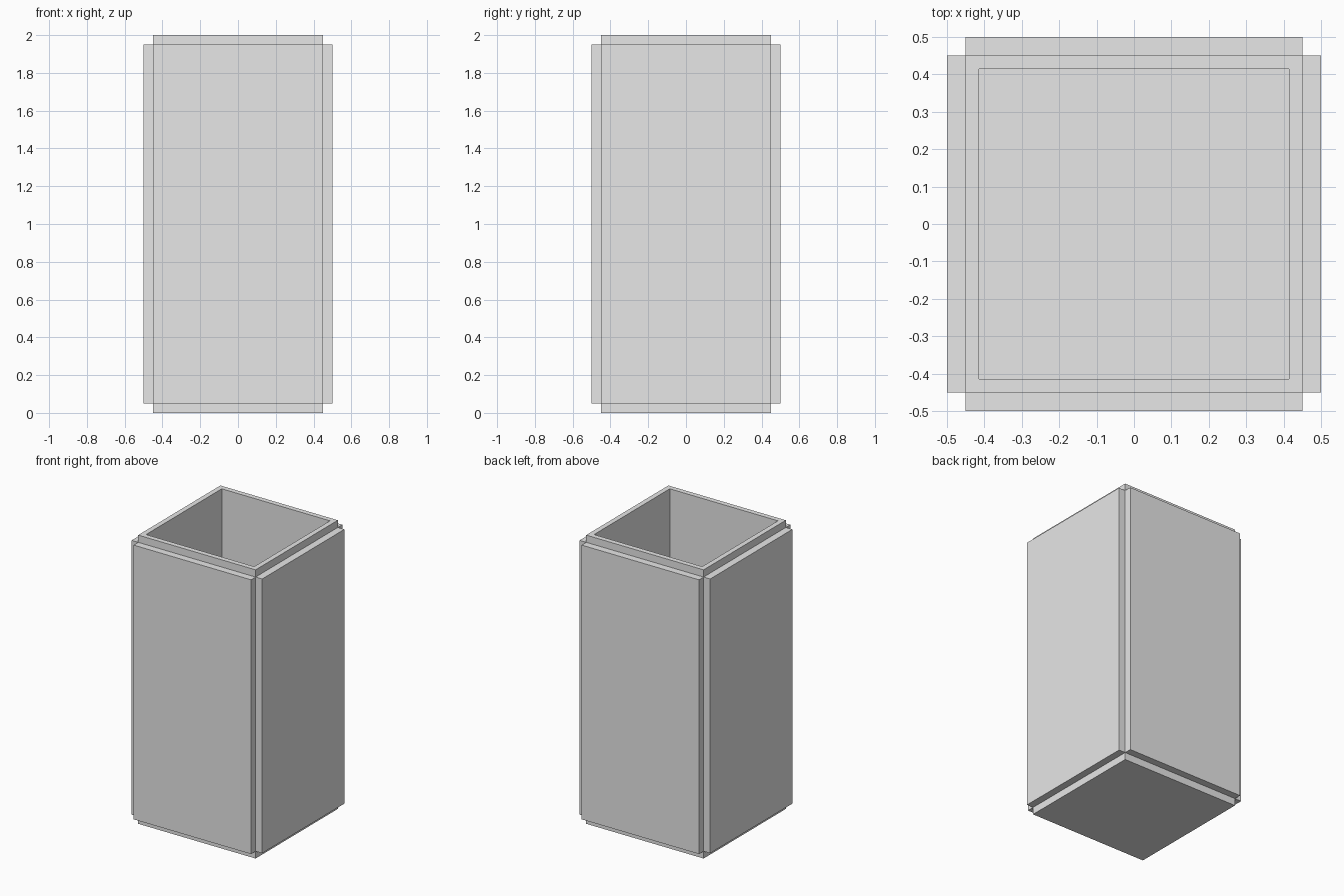
import bpy
import bmesh
from math import radians
from mathutils import Matrix, Vector

cube = bpy.data.objects.get("Cube")
if cube:
    bpy.data.objects.remove(cube, do_unlink=True)

HEIGHT = 2.0
CORE = 0.9      # width of the hollow core
WALL = 0.05     # thickness of walls, floor and panels

grey = bpy.data.materials.new("light_grey")
grey.use_nodes = True
colour = (0.8, 0.8, 0.8, 1)
grey.diffuse_color = colour
grey.node_tree.nodes["Principled BSDF"].inputs["Base Color"].default_value = colour


def add_object(name, bm):
    mesh = bpy.data.meshes.new(name)
    bm.to_mesh(mesh)
    bm.free()
    mesh.materials.append(grey)
    obj = bpy.data.objects.new(name, mesh)
    bpy.context.collection.objects.link(obj)
    return obj


def box(size, centre):
    bm = bmesh.new()
    matrix = Matrix.Translation(centre) @ Matrix.Diagonal((*size, 1))
    bmesh.ops.create_cube(bm, size=1, matrix=matrix)
    return bm


# Open-topped core: inset the top face to form the rim, then sink it to the floor
bm = box((CORE, CORE, HEIGHT), (0, 0, HEIGHT / 2))
bm.normal_update()
top = max(bm.faces, key=lambda f: f.calc_center_median().z)
bmesh.ops.inset_region(bm, faces=[top], thickness=WALL)
well = bmesh.ops.extrude_discrete_faces(bm, faces=[top])["faces"][0]
bmesh.ops.translate(bm, verts=well.verts, vec=Vector((0, 0, 2 * WALL - HEIGHT + -WALL)))
bmesh.ops.recalc_face_normals(bm, faces=bm.faces)
add_object("hollow_core", bm)

# One raised panel on each side
for i, side in enumerate(("front", "left", "back", "right")):
    bm = box((CORE, WALL, HEIGHT - 2 * WALL),
             (0, -(CORE + WALL) / 2, HEIGHT / 2))
    bm.transform(Matrix.Rotation(radians(90 * i), 4, "Z"))
    add_object(side + "_panel", bm)
